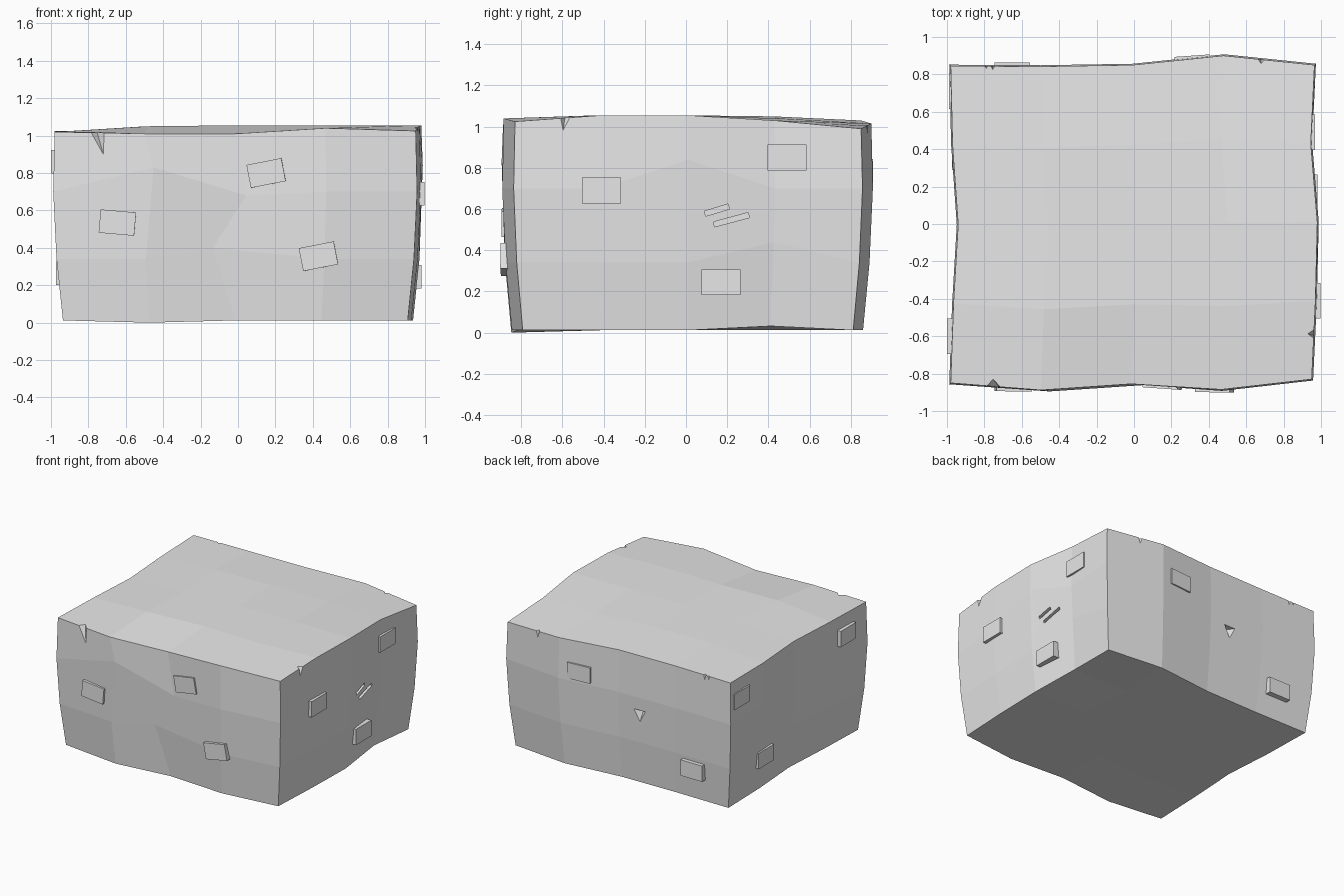
import bpy
import bmesh
from math import radians
from mathutils import Matrix, Vector

if "Cube" in bpy.data.objects:
    bpy.data.objects.remove(bpy.data.objects["Cube"])

# One plain stone colour
stone = bpy.data.materials.new("stone_grey")
stone.use_nodes = True
colour = (0.8, 0.8, 0.8, 1)
stone.diffuse_color = colour
stone.node_tree.nodes["Principled BSDF"].inputs["Base Color"].default_value = colour

NORMALS = {
    "front": Vector((0, -1, 0)),
    "back": Vector((0, 1, 0)),
    "right": Vector((1, 0, 0)),
    "left": Vector((-1, 0, 0)),
}
UP = Vector((0, 0, 1))


def make_object(name, bm):
    bmesh.ops.recalc_face_normals(bm, faces=bm.faces)
    mesh = bpy.data.meshes.new(name)
    bm.to_mesh(mesh)
    bm.free()
    mesh.materials.append(stone)
    obj = bpy.data.objects.new(name, mesh)
    bpy.context.collection.objects.link(obj)
    return obj


def wall_frame(side, along, height, out):
    """Local x runs along the wall, y is up and z points outward."""
    n = NORMALS[side]
    r = UP.cross(n)
    axis = Vector((abs(r.x), abs(r.y), 0))
    place = n * out + axis * along + UP * height
    turn = Matrix((r, UP, n)).transposed().to_4x4()
    return Matrix.Translation(place) @ turn


def wall_box(name, side, along, height, out, size, tilt=0, yaw=0):
    """A box whose outer face sits at the given distance from the centre."""
    bm = bmesh.new()
    bmesh.ops.create_cube(bm, size=1)
    local = (Matrix.Rotation(radians(-yaw), 4, "Y")
             @ Matrix.Rotation(radians(tilt), 4, "Z")
             @ Matrix.Translation((0, 0, -size[2] / 2))
             @ Matrix.Diagonal((*size, 1)))
    bm.transform(wall_frame(side, along, height, out) @ local)
    return make_object(name, bm)


def chip_cutter(side, along, top, out, width, drop, depth, lean=0):
    """A pointed wedge, wide at the top and running to a tip below."""
    bm = bmesh.new()
    for p in ((-width / 2, 0, 0), (width / 2, 0, 0),
              (lean, -drop, 0), (0, 0, -depth)):
        bm.verts.new(p)
    bmesh.ops.convex_hull(bm, input=bm.verts)
    bm.transform(wall_frame(side, along, top, out))
    return make_object("chip_cutter", bm)


# Uneven block: a cut-up cube fitted to wavy wall outlines
FRONT = (-0.85, -0.888, -0.855, -0.885, -0.83)
BACK = (0.845, 0.842, 0.85, 0.90, 0.85)
LEFT = (-0.98, -0.965, -0.94, -0.97, -0.98)
RIGHT = (0.95, 0.97, 0.98, 0.945, 0.965)
TOP = (
    (1.02, 1.01, 1.01, 1.04, 1.025),
    (1.02, 1.05, 1.055, 1.055, 1.055),
    (1.02, 1.05, 1.055, 1.055, 1.055),
    (1.02, 1.05, 1.05, 1.04, 1.03),
    (1.025, 1.03, 1.03, 1.015, 0.99),
)
SWELL = (0.955, 0.99, 1.008, 1.0)
NUDGE = {
    (2, 0, 1): (-0.12, 0, 0.06),
    (2, 0, 2): (0.06, 0, -0.02),
    (1, 0, 2): (0.05, 0, 0.13),
    (4, 3, 1): (0, 0, 0.1),
    (4, 2, 2): (0, 0, 0.14),
    (1, 0, 0): (0, 0, -0.012),
    (4, 3, 0): (0, 0, 0.02),
}

bm = bmesh.new()
bmesh.ops.create_cube(bm, size=2)
cuts = [(a, t) for a in (0, 1) for t in (-0.5, 0, 0.5)] + [(2, -1 / 3), (2, 1 / 3)]
for axis, t in cuts:
    normal = Vector((0, 0, 0))
    normal[axis] = 1
    bmesh.ops.bisect_plane(bm, geom=bm.verts[:] + bm.edges[:] + bm.faces[:],
                           plane_co=normal * t, plane_no=normal)
for v in bm.verts:
    i, j = round((v.co.x + 1) * 2), round((v.co.y + 1) * 2)
    k = round((v.co.z + 1) * 1.5)
    x = LEFT[j] + (RIGHT[j] - LEFT[j]) * i / 4
    y = FRONT[i] + (BACK[i] - FRONT[i]) * j / 4
    z = (0.012, 0.34, 0.7, TOP[j][i])[k]
    v.co = Vector((x * SWELL[k], y * SWELL[k], z)) + Vector(NUDGE.get((i, j, k), (0, 0, 0)))
block = make_object("stone_block", bm)

# Chips along the upper edges, a pit in the back and two scratches
cutters = [
    chip_cutter("front", -0.757, 1.03, 0.88, 0.1, 0.15, 0.055, 0.043),
    chip_cutter("right", -0.585, 1.06, 0.975, 0.075, 0.1, 0.055, -0.015),
    chip_cutter("back", 0.68, 1.04, 0.895, 0.075, 0.11, 0.055),
    chip_cutter("back", -0.79, 1.04, 0.855, 0.035, 0.06, 0.03),
    chip_cutter("back", -0.755, 1.04, 0.855, 0.04, 0.07, 0.035),
    chip_cutter("back", -0.19, 0.6, 0.862, 0.12, 0.12, 0.07),
    wall_box("scratch_cutter", "right", 0.15, 0.595, 1.02, (0.12, 0.025, 0.085), 17),
    wall_box("scratch_cutter", "right", 0.22, 0.548, 1.02, (0.175, 0.025, 0.085), 15),
]
bpy.context.view_layer.objects.active = block
for cutter in cutters:
    cutter.hide_render = True
    mod = block.modifiers.new("cut", "BOOLEAN")
    mod.operation = "DIFFERENCE"
    mod.solver = "EXACT"
    mod.object = cutter
    bpy.ops.object.modifier_apply(modifier=mod.name)
    bpy.data.objects.remove(cutter)

# Raised plates: side, along the wall, height, outer distance, tilt, yaw
PLATES = (
    ("front", -0.645, 0.535, 0.895, -5, 1),
    ("front", 0.15, 0.8, 0.88, 11, 4),
    ("front", 0.43, 0.355, 0.9, 11, 1),
    ("right", -0.41, 0.69, 0.998, 0, 0),
    ("right", 0.49, 0.85, 0.967, 0, 0),
    ("right", 0.17, 0.245, 0.98, 0, 0),
    ("back", 0.31, 0.78, 0.9, 0, -4),
    ("back", -0.65, 0.25, 0.863, 0, 0),
    ("left", 0.71, 0.86, 0.99, 0, 0),
    ("left", 0.385, 0.265, 0.972, 0, 0),
    ("left", -0.6, 0.86, 1.0, 0, 0),
)
for side, along, height, out, tilt, yaw in PLATES:
    wall_box(side + "_plate", side, along, height, out, (0.19, 0.125, 0.07), tilt, yaw)
